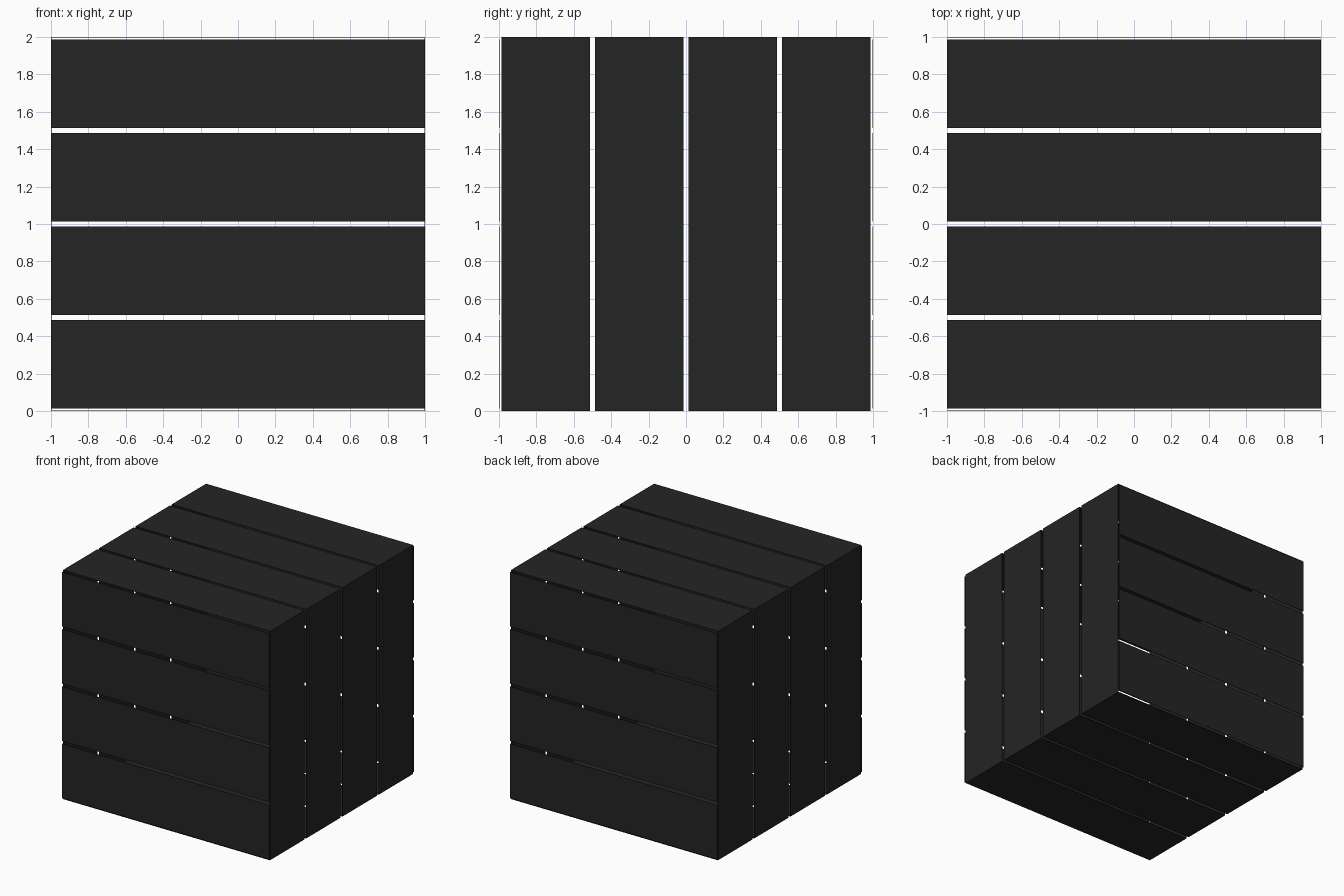
import bpy

if "Cube" in bpy.data.objects:
    bpy.data.objects.remove(bpy.data.objects["Cube"])

PITCH, WIDTH, THICK = 0.5, 0.474, 0.004

mat = bpy.data.materials.new("dark_wood")
mat.diffuse_color = (0.018, 0.018, 0.018, 1)
mat.use_nodes = True
mat.node_tree.nodes["Principled BSDF"].inputs["Base Color"].default_value = mat.diffuse_color


def board(name, centre, size):
    bpy.ops.mesh.primitive_cube_add(size=1, location=centre)
    ob = bpy.context.object
    ob.name = name
    ob.scale = size
    bpy.ops.object.transform_apply(location=False, rotation=False, scale=True)
    ob.data.materials.append(mat)


# Thin boards wrap the crate, four per side, with narrow gaps between them
out = 1 - THICK / 2
for i in range(4):
    c = (i - 1.5) * PITCH
    for s, fb, lr, tb in ((-1, "front", "left", "bottom"), (1, "back", "right", "top")):
        # horizontal boards on the front and back
        board(f"{fb}_board_{i + 1}", (0, s * out, 1 + c), (2, THICK, WIDTH))
        # upright boards on the left and right
        board(f"{lr}_board_{i + 1}", (s * out, c, 1), (THICK, WIDTH, 2))
        # lid and floor boards running along x
        board(f"{tb}_board_{i + 1}", (0, c, 1 + s * out), (2, WIDTH, THICK))
